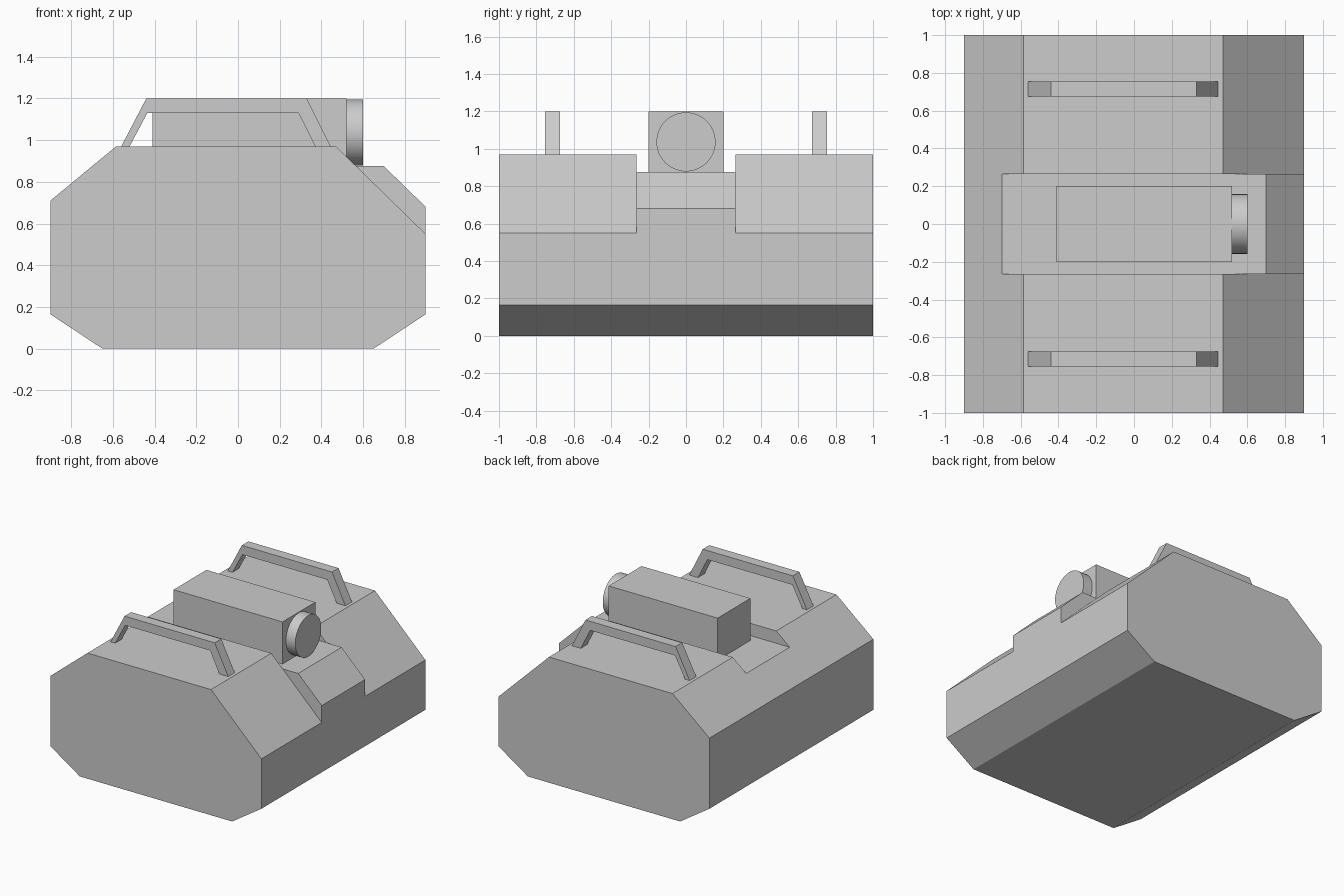
import bpy
import bmesh
import math
from mathutils import Matrix

cube = bpy.data.objects.get("Cube")
if cube:
    bpy.data.objects.remove(cube, do_unlink=True)

# Single plain grey finish
grey = bpy.data.materials.new("light_grey")
grey.use_nodes = True
colour = (0.604, 0.604, 0.604, 1)
grey.diffuse_color = colour
grey.node_tree.nodes["Principled BSDF"].inputs["Base Color"].default_value = colour


def add_object(name, bm):
    bmesh.ops.recalc_face_normals(bm, faces=bm.faces)
    mesh = bpy.data.meshes.new(name)
    bm.to_mesh(mesh)
    bm.free()
    mesh.materials.append(grey)
    obj = bpy.data.objects.new(name, mesh)
    bpy.context.collection.objects.link(obj)
    return obj


def prism(name, profile, y0, y1):
    """Extrude an (x, z) outline from y0 to y1."""
    bm = bmesh.new()
    face = bm.faces.new([bm.verts.new((x, y0, z)) for x, z in profile])
    new = bmesh.ops.extrude_face_region(bm, geom=[face])["geom"]
    verts = [g for g in new if isinstance(g, bmesh.types.BMVert)]
    bmesh.ops.translate(bm, verts=verts, vec=(0, y1 - y0, 0))
    return add_object(name, bm)


def box(name, x0, x1, half_y, z0, z1):
    outline = [(x0, z0), (x1, z0), (x1, z1), (x0, z1)]
    return prism(name, outline, -half_y, half_y)


# Chamfered hull
floor_z, groove_y = 0.875, 0.265
hull = prism("hull", [(-0.65, 0), (0.65, 0), (0.9, 0.165), (0.9, 0.55),
                      (0.47, 0.97), (-0.585, 0.97), (-0.9, 0.71), (-0.9, 0.165)], -1, 1)

# Channel across the roof
cutter = box("channel_cutter", -1.2, 1.2, groove_y, floor_z, 1.5)
cutter.hide_render = True
cut = hull.modifiers.new("channel", "BOOLEAN")
cut.operation = "DIFFERENCE"
cut.solver = "EXACT"
cut.object = cutter
bpy.context.view_layer.objects.active = hull
bpy.ops.object.modifier_apply(modifier=cut.name)
bpy.data.objects.remove(cutter, do_unlink=True)

# Raised lip at the lens end of the channel
prism("channel_lip", [(0.9, 0.55), (0.9, 0.68), (0.7, floor_z), (0.567, floor_z)],
      -groove_y, groove_y)

# Housing lying in the channel
box("housing", -0.41, 0.52, 0.2, floor_z, 1.2)

# Round lens on the housing end
bm = bmesh.new()
bmesh.ops.create_cone(bm, cap_ends=True, segments=48, radius1=0.158, radius2=0.158, depth=0.08,
                      matrix=Matrix.Translation((0.56, 0, 1.037)) @ Matrix.Rotation(math.pi / 2, 4, "Y"))
lens = add_object("lens", bm)
bpy.ops.object.select_all(action="DESELECT")
lens.select_set(True)
bpy.context.view_layer.objects.active = lens
bpy.ops.object.shade_smooth_by_angle(angle=math.radians(35))

# Carrying handles along both ends
handle = [(-0.56, 0.97), (-0.44, 1.2), (0.33, 1.2), (0.445, 0.97),
          (0.37, 0.97), (0.29, 1.13), (-0.435, 1.13), (-0.52, 0.97)]
for name, side in (("front_handle", -1), ("back_handle", 1)):
    prism(name, handle, side * 0.675, side * 0.755)
